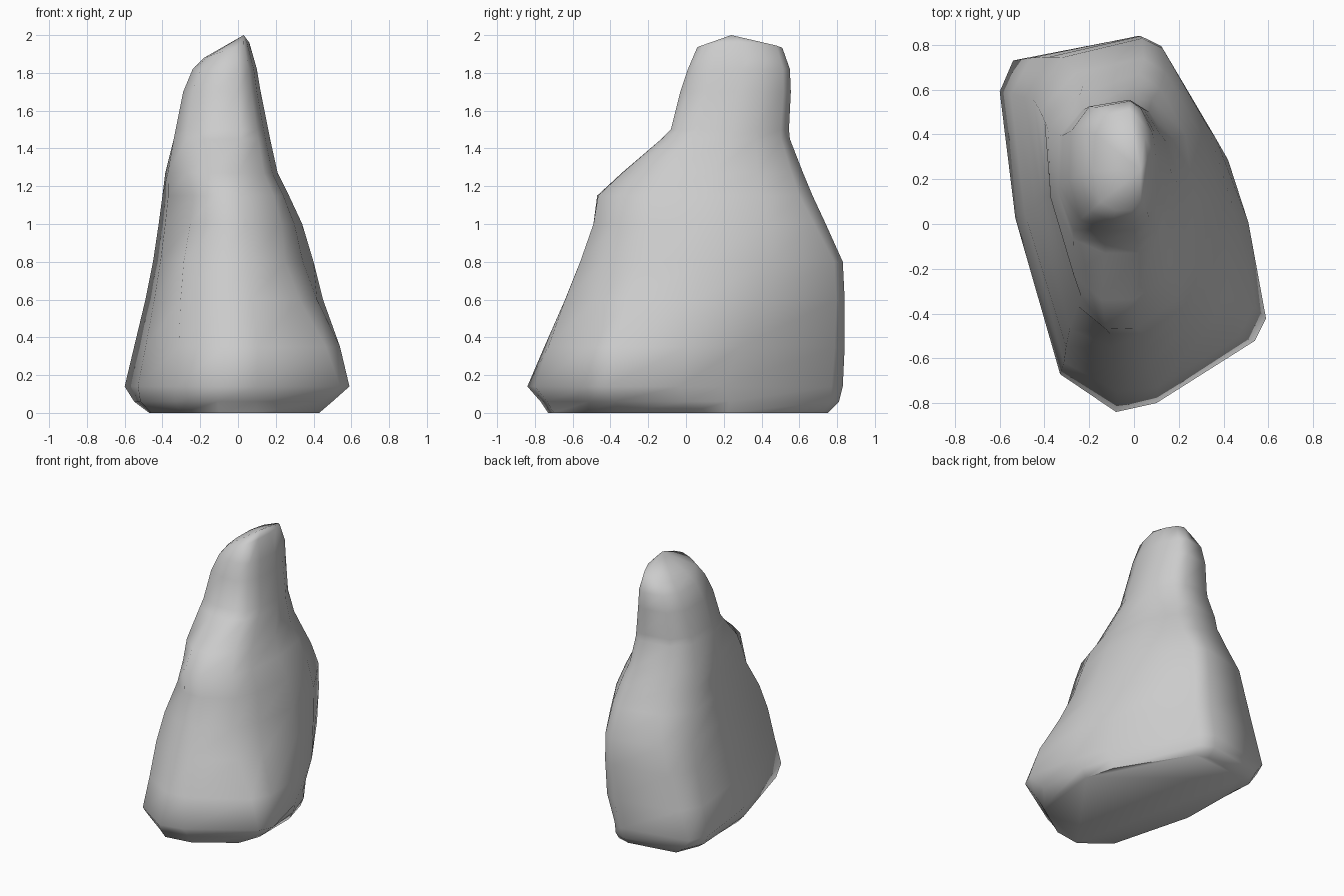
import bpy, bmesh

if "Cube" in bpy.data.objects:
    bpy.data.objects.remove(bpy.data.objects["Cube"])

# Plan outlines (x, y), anticlockwise from the front
FOOT = [(-.1, -.73), (.1, -.7), (.37, -.52), (.43, -.36), (.43, .0), (.37, .22),
        (.06, .72), (-.04, .75), (-.4, .69), (-.47, .52), (-.46, .03), (-.3, -.57)]
BASE = [(-.08, -.84), (.1, -.8), (.54, -.52), (.59, -.42), (.5, -.03), (.41, .2),
        (.06, .78), (-.03, .84), (-.54, .74), (-.6, .6), (-.53, .03), (-.33, -.67)]
WAIST = [(-.1, -.57), (.05, -.58), (.25, -.45), (.35, -.26), (.41, .08), (.33, .43),
         (.12, .79), (.03, .83), (-.34, .74), (-.46, .55), (-.42, .1), (-.3, -.5)]
LEDGE = [(-.12, -.47), (.02, -.465), (.19, -.34), (.24, -.18), (.27, .1), (.23, .4),
         (.12, .6), (.03, .67), (-.22, .62), (-.39, .46), (-.36, .12), (-.23, -.32)]
NECK = [(-.12, -.03), (0, -.03), (.07, .02), (.1, .12), (.12, .28), (.1, .4),
        (.04, .52), (-.02, .56), (-.2, .53), (-.28, .42), (-.29, .2), (-.24, .02)]
KEYS = [(0, FOOT), (.14, BASE), (.75, WAIST), (1.15, LEDGE), (1.5, NECK), (3, NECK)]

# Silhouette: z, x min, x max, y min, y max
LEVELS = [(0, -.47, .43, -.73, .75), (.06, -.55, .5, -.77, .81), (.14, -.6, .59, -.84, .83),
          (.35, -.55, .54, -.75, .84), (.6, -.49, .45, -.64, .84), (.8, -.45, .4, -.56, .83),
          (1.0, -.42, .34, -.49, .74), (1.15, -.4, .27, -.47, .67), (1.27, -.385, .21, -.34, .62),
          (1.45, -.34, .17, -.13, .55), (1.5, -.33, .16, -.08, .545), (1.7, -.29, .12, -.03, .555),
          (1.82, -.24, .1, .01, .55)]


def unit(outline):
    xs, ys = zip(*outline)
    return [((x - min(xs)) / (max(xs) - min(xs)), (y - min(ys)) / (max(ys) - min(ys)))
            for x, y in outline]


def shape_at(z):
    for (za, a), (zb, b) in zip(KEYS, KEYS[1:]):
        if za <= z <= zb:
            t = (z - za) / (zb - za)
            return unit([(p[0] + (q[0] - p[0]) * t, p[1] + (q[1] - p[1]) * t)
                         for p, q in zip(unit(a), unit(b))])


bm = bmesh.new()


def ring(z, x0, x1, y0, y1, tilt=0):
    return [bm.verts.new((x0 + u * (x1 - x0), y0 + v * (y1 - y0), z + tilt * (u - .5)))
            for u, v in shape_at(z)]


# Rock body lofted through the levels, with a tilted top
rings = [ring(*level) for level in LEVELS]
rings.append(ring(1.92, -.18, .06, .06, .51, .08))
for low, high in zip(rings, rings[1:]):
    for i in range(len(low)):
        j = (i + 1) % len(low)
        bm.faces.new((low[i], low[j], high[j], high[i]))
bm.faces.new(rings[0][::-1])

# Peak
peak = bm.verts.new((.03, .24, 2.0))
top = rings[-1]
for i in range(len(top)):
    bm.faces.new((top[i], top[(i + 1) % len(top)], peak))

bmesh.ops.recalc_face_normals(bm, faces=bm.faces)
mesh = bpy.data.meshes.new("rock")
bm.to_mesh(mesh)
bm.free()
rock = bpy.data.objects.new("rock", mesh)
bpy.context.collection.objects.link(rock)
bpy.context.view_layer.objects.active = rock
rock.select_set(True)
bpy.ops.object.shade_smooth_by_angle(angle=.95)
